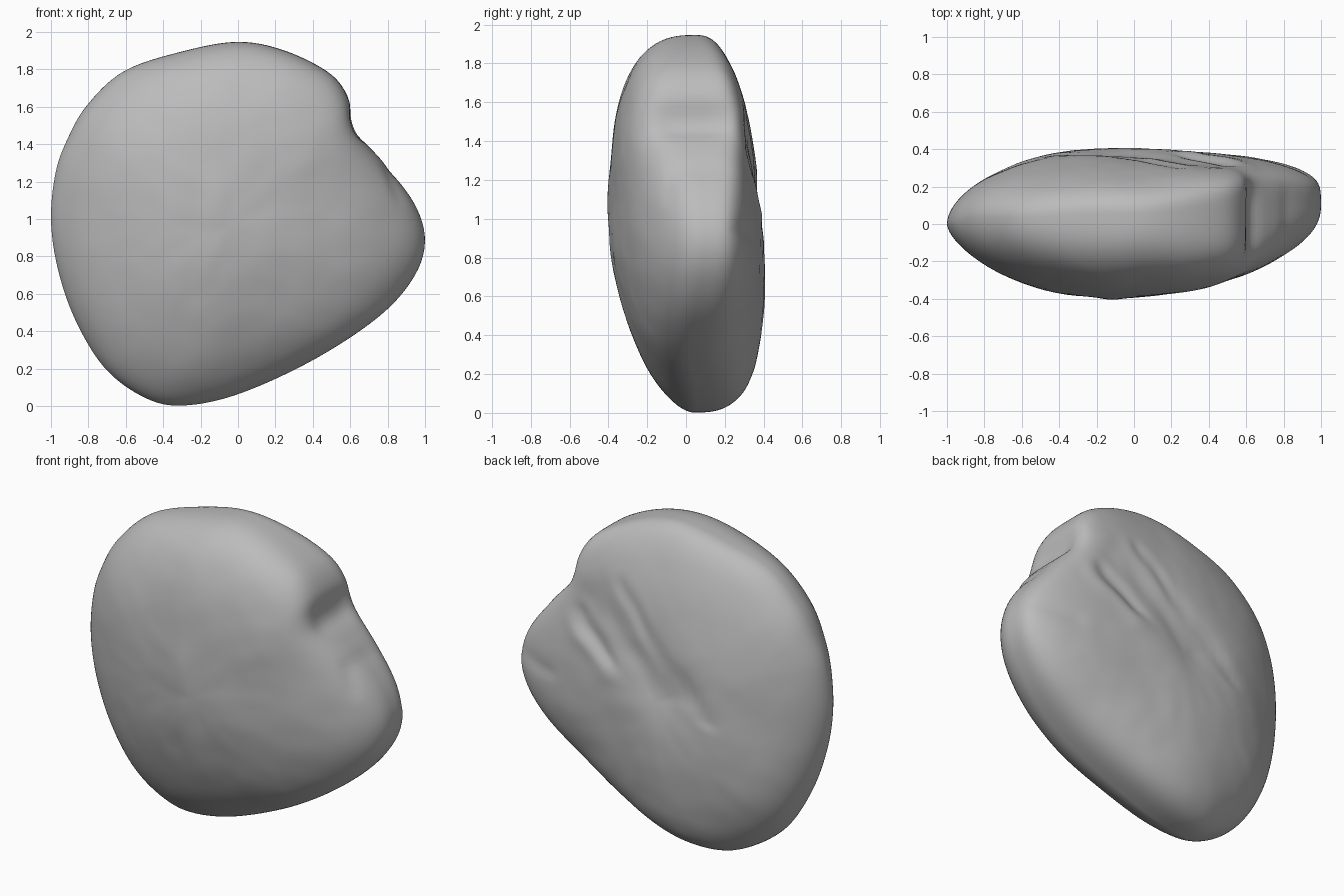
import bpy, bmesh, math
from mathutils import Vector, noise

cube = bpy.data.objects.get("Cube")
if cube:
    bpy.data.objects.remove(cube, do_unlink=True)

SEGMENTS, RINGS = 180, 44
CENTRE = Vector((-0.05, 0.95))

# Rim outline in x, z
OUTLINE = [Vector(p) for p in (
    (1, .87), (.955, 1.06), (.81, 1.265), (.655, 1.44), (.615, 1.53),
    (.59, 1.65), (.49, 1.78), (.25, 1.9), (0, 1.947), (-.3, 1.895),
    (-.61, 1.79), (-.81, 1.605), (-.915, 1.42), (-.975, 1.25), (-1, 1),
    (-.965, .74), (-.87, .46), (-.71, .2), (-.5, .045), (-.3, .002),
    (0, .063), (.4, .245), (.75, .475), (.935, .68))]

# Edge roundness by direction, every 45 degrees from +x towards the top
FRONT_EDGE = [.42, .22, .36, .46, .63, .57, .55, .42]
BACK_EDGE = [.24, .17, .4, .46, .55, .42, .28, .33]
RIM_Y = [.1, .06, .05, .03, 0, .02, .05, .03]


def angle_of(p):
    d = p - CENTRE
    return math.atan2(d.y, d.x) % math.tau


def around(values, angle):
    """Smooth lookup in a list of values spread evenly round the rim."""
    f = angle / math.tau * len(values)
    i = int(f)
    t = f - i
    t = t * t * (3 - 2 * t)
    n = len(values)
    return values[i % n] * (1 - t) + values[(i + 1) % n] * t


def rim_radii():
    """Distance to a spline through the outline, for each direction."""
    n, path = len(OUTLINE), []
    for i in range(n):
        a, b, c, d = (OUTLINE[(i + k) % n] for k in (-1, 0, 1, 2))
        for s in range(16):
            t = s / 16
            p = .5 * (2*b + (c - a)*t + (2*a - 5*b + 4*c - d)*t*t
                      + (3*b - a - 3*c + d)*t**3)
            path.append((angle_of(p), (p - CENTRE).length))
    path.sort()
    path = [(path[-1][0] - math.tau, path[-1][1])] + path
    path.append((path[1][0] + math.tau, path[1][1]))
    radii, k = [], 0
    for j in range(SEGMENTS):
        a = j / SEGMENTS * math.tau
        while path[k + 1][0] < a:
            k += 1
        (a0, r0), (a1, r1) = path[k], path[k + 1]
        radii.append(r0 + (r1 - r0) * (a - a0) / max(a1 - a0, 1e-6))
    return radii


def groove(x, z, start, end, width, depth):
    """Soft trench along a line; a negative depth raises a ridge."""
    p, a, b = Vector((x, z)), Vector(start), Vector(end)
    t = max(0, min(1, (p - a).dot(b - a) / (b - a).length_squared))
    return depth * math.exp(-((p - a.lerp(b, t)).length / width) ** 2)


def back_marks(x, z):
    # Wander the lines so the weathering looks uneven
    drift = noise.noise_vector(Vector((x, 0, z)) * 5) * .04
    x, z = x + drift.x, z + drift.z
    return (groove(x, z, (.4, 1.42), (-.15, 1), .13, .03)
            + groove(x, z, (.5, 1.33), (.28, 1.12), .04, .02)
            + groove(x, z, (.22, 1.55), (-.4, .92), .035, .014)
            + groove(x, z, (.55, 1.28), (.3, 1.02), .05, -.01)
            + groove(x, z, (.95, .95), (.7, .93), .04, .012))


def front_marks(x, z):
    return (groove(x, z, (-.1, 1.15), (-.17, .75), .07, -.006)
            + groove(x, z, (-.25, 1.1), (-.22, .6), .08, .008))


radii = rim_radii()
SPAN = SEGMENTS // 18
smooth_radii = [sum(radii[(j + k) % SEGMENTS] for k in range(-SPAN, SPAN + 1))
                / (2 * SPAN + 1) for j in range(SEGMENTS)]


def surface_point(j, u, side):
    """u runs from 0 at the rim to 1 at the middle; side is -1 front, 1 back."""
    a = j / SEGMENTS * math.tau
    c = math.sin(u * math.pi / 2) ** 2
    r = math.sqrt(max(0, 1 - c * c))
    reach = r * (smooth_radii[j] + (radii[j] - smooth_radii[j]) * r ** 8)
    x = CENTRE.x + reach * math.cos(a)
    z = CENTRE.y + reach * math.sin(a)
    rim = around(RIM_Y, a) * r * r + .04 * (1 - r * r)
    # The roundness evens out towards the middle
    edges = FRONT_EDGE if side < 0 else BACK_EDGE
    mean = sum(edges) / len(edges)
    edge = mean + (around(edges, a) - mean) * min(1, r * 1.5)
    rise = c ** (2 * edge)
    if side < 0:
        face = -.4 + .04 * (x + math.hypot(x, .2)) - .06 * (z - .95)
        mark = front_marks(x, z)
    else:
        face = .4 - .06 * (z - .95)
        mark = back_marks(x, z)
    y = rim + (face - rim) * rise - side * mark * min(1, rise * 1.5)
    # Shelf and scratch on the chipped shoulder
    if x > .4 and z > .9:
        chip = (groove(x, z, (.6, 1.53), (.64, 1.47), .05, .025)
                + groove(x, z, (.86, 1.1), (.8, 1.26), .025, .012))
        chip *= math.exp(-((y - .03) / .17) ** 4)
        x, z = x - chip * .8, z - chip * .5
    p = Vector((x, y, z))
    wobble = noise.noise(p * 3.5) * .006 + noise.noise(p * 9) * .003
    p.y += side * wobble * rise
    return p


# Stone body: a shared rim with rings closing over the front and back
bm = bmesh.new()
rim_ring = [bm.verts.new(surface_point(j, 0, 1)) for j in range(SEGMENTS)]
for side in (-1, 1):
    ring = rim_ring
    for i in range(1, RINGS):
        inner = [bm.verts.new(surface_point(j, i / RINGS, side))
                 for j in range(SEGMENTS)]
        for j in range(SEGMENTS):
            k = (j + 1) % SEGMENTS
            bm.faces.new((ring[j], ring[k], inner[k], inner[j]))
        ring = inner
    pole = bm.verts.new(surface_point(0, 1, side))
    for j in range(SEGMENTS):
        bm.faces.new((ring[j], ring[(j + 1) % SEGMENTS], pole))
bmesh.ops.recalc_face_normals(bm, faces=bm.faces)
for _ in range(2):
    bmesh.ops.smooth_vert(bm, verts=bm.verts, factor=.4, use_axis_x=True,
                          use_axis_y=True, use_axis_z=True)
mesh = bpy.data.meshes.new("stone")
bm.to_mesh(mesh)
bm.free()
stone = bpy.data.objects.new("stone", mesh)
bpy.context.collection.objects.link(stone)

# Plain grey stone
grey = bpy.data.materials.new("stone grey")
grey.use_nodes = True
colour = (.5, .5, .5, 1)
grey.diffuse_color = colour
grey.node_tree.nodes["Principled BSDF"].inputs["Base Color"].default_value = colour
mesh.materials.append(grey)

bpy.context.view_layer.objects.active = stone
stone.select_set(True)
bpy.ops.object.shade_smooth_by_angle(angle=math.radians(50))
